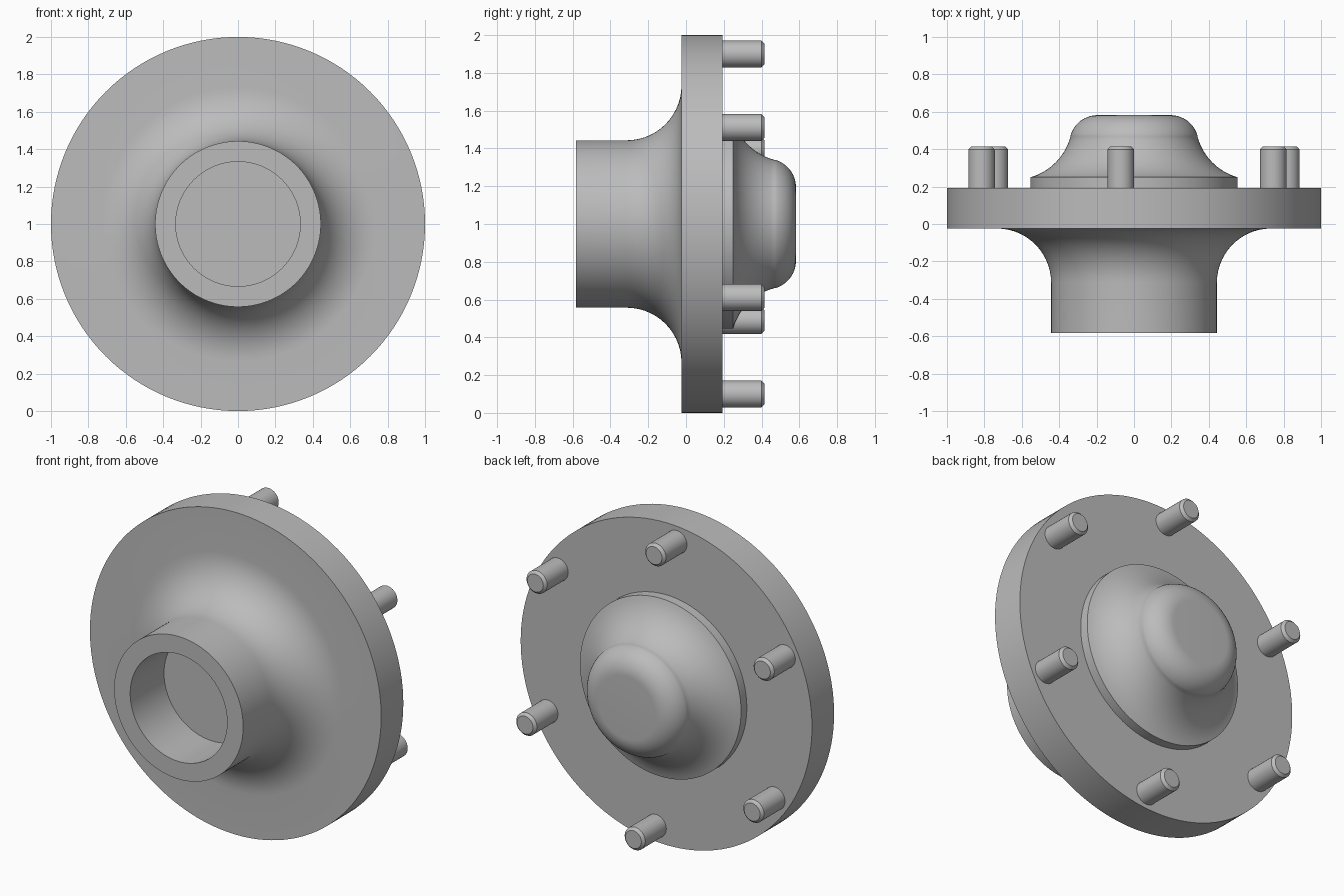
import bpy
import bmesh
from math import sin, cos, radians, pi
from mathutils import Matrix, Vector

if "Cube" in bpy.data.objects:
    bpy.data.objects.remove(bpy.data.objects["Cube"], do_unlink=True)

steel = bpy.data.materials.new("grey steel")
steel.use_nodes = True
GREY = (0.5, 0.5, 0.5, 1)
steel.diffuse_color = GREY
steel.node_tree.nodes["Principled BSDF"].inputs["Base Color"].default_value = GREY

AXIS_Z = 1.0                      # height of the hub axis
FLANGE_FRONT, FLANGE_BACK = -0.024, 0.193


def arc(r, y, radius, start, end, steps=14):
    """Arc of (radius, y) profile points about a centre."""
    angles = [radians(start + (end - start) * i / steps) for i in range(steps + 1)]
    return [(r + radius * cos(a), y + radius * sin(a)) for a in angles]


def revolve(name, profile, segments, centre=(0, 0, AXIS_Z)):
    """Spin a (radius, y) profile that begins and ends on the y axis."""
    bm = bmesh.new()
    verts = [bm.verts.new((r, y, 0)) for r, y in profile]
    edges = [bm.edges.new(pair) for pair in zip(verts, verts[1:])]
    bmesh.ops.spin(bm, geom=verts + edges, cent=(0, 0, 0), axis=(0, 1, 0),
                   angle=2 * pi, steps=segments, use_duplicate=False)
    bmesh.ops.remove_doubles(bm, verts=bm.verts[:], dist=1e-5)
    bmesh.ops.recalc_face_normals(bm, faces=bm.faces[:])
    bm.transform(Matrix.Translation(Vector(centre)))
    mesh = bpy.data.meshes.new(name)
    bm.to_mesh(mesh)
    bm.free()
    mesh.materials.append(steel)
    obj = bpy.data.objects.new(name, mesh)
    bpy.context.collection.objects.link(obj)
    bpy.ops.object.select_all(action="DESELECT")
    obj.select_set(True)
    bpy.context.view_layer.objects.active = obj
    bpy.ops.object.shade_smooth_by_angle(angle=radians(30))
    return obj


# Flange with filleted tubular neck and blind bore
neck, fillet = 0.443, 0.29
body = [(0, -0.25), (0.333, -0.25), (0.333, -0.582), (neck, -0.582)]
body += arc(neck + fillet, FLANGE_FRONT - fillet, fillet, 180, 90)
body += [(1, FLANGE_FRONT), (1, FLANGE_BACK), (0, FLANGE_BACK)]
revolve("flange_and_neck", body, 128)

# Bell-shaped cap: rim, concave flare, rounded shoulder, flat end
flare, shoulder = 0.309, 0.15
rim_r, rim_y, rim_angle, steep = 0.553, 0.25, 16, 75
flare_r = rim_r + flare * sin(radians(rim_angle))
flare_y = rim_y + flare * cos(radians(rim_angle))
top_y = 0.582
cap = [(0, FLANGE_BACK), (rim_r, FLANGE_BACK)]
cap += arc(flare_r, flare_y, flare, 270 - rim_angle, 270 - steep)
cap += arc(0.195, top_y - shoulder, shoulder, 90 - steep, 90)
cap += [(0, top_y)]
revolve("back_cap", cap, 96)

# Six chamfered studs around the flange
stud_r, tip, chamfer = 0.071, 0.415, 0.016
stud = [(0, FLANGE_BACK), (stud_r, FLANGE_BACK), (stud_r, tip - chamfer),
        (stud_r - chamfer, tip), (0, tip)]
for i in range(6):
    a = radians(34.5 + 60 * i)
    revolve(f"stud_{i + 1}", stud, 32,
            (0.903 * cos(a), 0, AXIS_Z + 0.903 * sin(a)))
